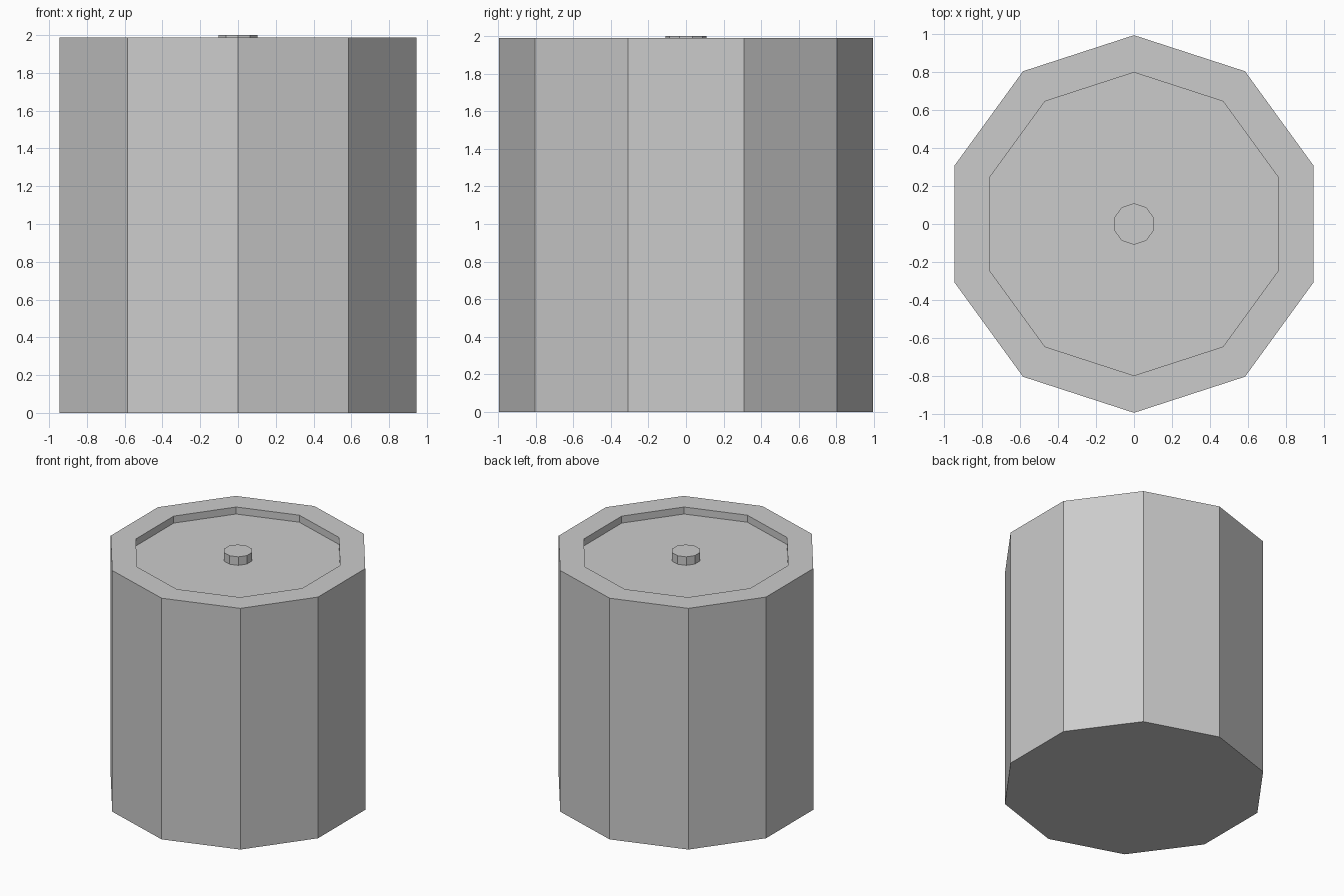
import bpy, bmesh
from math import cos, sin, pi

if "Cube" in bpy.data.objects:
    bpy.data.objects.remove(bpy.data.objects["Cube"])

SIDES = 10


def lathe(name, profile):
    """Flat-faced ten-sided solid from (radius, z) rings, capped at both ends."""
    bm = bmesh.new()
    rings = []
    for r, z in profile:
        rings.append([bm.verts.new((r * cos(pi / 2 + 2 * pi * i / SIDES),
                                    r * sin(pi / 2 + 2 * pi * i / SIDES), z))
                      for i in range(SIDES)])
    for a, b in zip(rings, rings[1:]):
        for i in range(SIDES):
            j = (i + 1) % SIDES
            bm.faces.new((a[i], a[j], b[j], b[i]))
    bm.faces.new(rings[0][::-1])
    bm.faces.new(rings[-1])
    mesh = bpy.data.meshes.new(name)
    bm.to_mesh(mesh)
    bm.free()
    obj = bpy.data.objects.new(name, mesh)
    bpy.context.collection.objects.link(obj)
    return obj


# Drum with a raised rim around a shallow sunken top
FLOOR, RIM = 1.93, 1.988
lathe("drum_body", [(0.994, 0), (0.994, RIM), (0.798, RIM), (0.798, FLOOR)])

# Small peg in the middle of the sunken top
lathe("centre_peg", [(0.109, FLOOR), (0.109, 2.0)])
